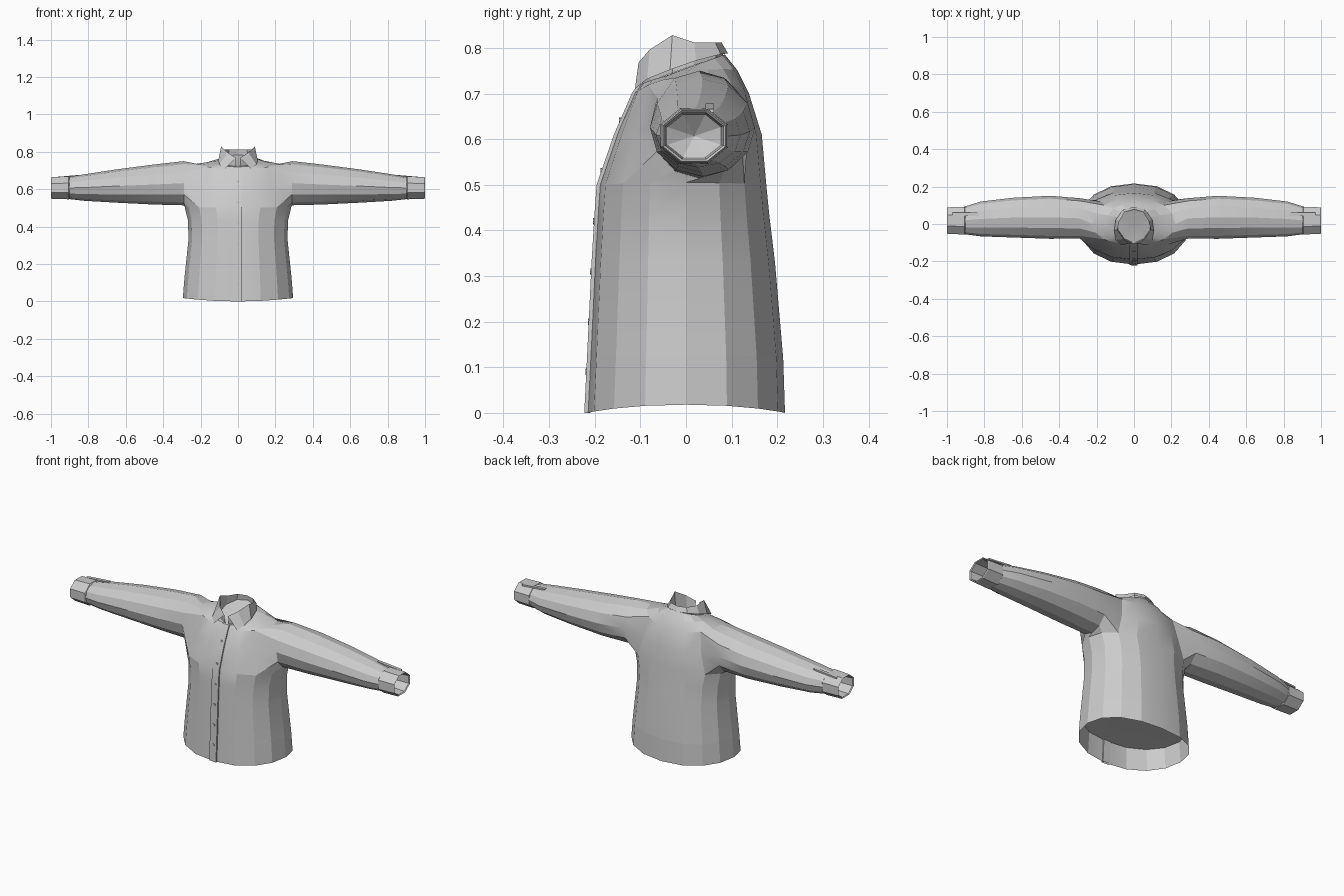
import bpy, bmesh, math

if "Cube" in bpy.data.objects:
    bpy.data.objects.remove(bpy.data.objects["Cube"])

cloth = bpy.data.materials.new("light grey cloth")
cloth.use_nodes = True
GREY = (0.6, 0.6, 0.6, 1)
cloth.diffuse_color = GREY
cloth.node_tree.nodes["Principled BSDF"].inputs["Base Color"].default_value = GREY


def finish(bm, name, angle=16):
    bmesh.ops.recalc_face_normals(bm, faces=bm.faces)
    me = bpy.data.meshes.new(name)
    bm.to_mesh(me)
    bm.free()
    me.materials.append(cloth)
    ob = bpy.data.objects.new(name, me)
    bpy.context.collection.objects.link(ob)
    bpy.ops.object.select_all(action='DESELECT')
    ob.select_set(True)
    bpy.context.view_layer.objects.active = ob
    bpy.ops.object.shade_smooth_by_angle(angle=math.radians(angle))


def skin(bm, a, b, closed=True, skip=()):
    n = len(a)
    for i in range(n if closed else n - 1):
        if i not in skip:
            j = (i + 1) % n
            bm.faces.new((a[i], a[j], b[j], b[i]))


def fan(bm, ring, centre):
    c = bm.verts.new(centre)
    for i in range(len(ring)):
        bm.faces.new((ring[i], ring[(i + 1) % len(ring)], c))


def spow(v, p=0.92):
    return math.copysign(abs(v) ** p, v)


def arm_ring(bm, side, x, cy, ry, cz, rz, n, start):
    ring = []
    for i in range(n):
        a = start + side * math.tau * i / n
        ring.append(bm.verts.new((side * x, cy + ry * math.cos(a), cz + rz * math.sin(a))))
    return ring


# Torso rows: height, half width, front y, back y, side lift, tilt
ROWS = [(0, .295, -.217, .217, .018, 0),
        (.12, .286, -.211, .213, .008, 0),
        (.33, .265, -.201, .195, 0, 0),
        (.43, .267, -.195, .183, 0, 0),
        (.50, .285, -.190, .176, .005, 0),
        (.61, .245, -.152, .166, 0, 0),
        (.70, .220, -.113, .138, .036, 0),
        (.735, .150, -.100, .112, .012, .15),
        (.755, .092, -.095, .085, 0, .36)]
SEG = 16

bm = bmesh.new()
rings = []
for z, w, front, back, lift, tilt in ROWS:
    ring = []
    for i in range(SEG):
        a = math.tau * i / SEG
        c, s = spow(math.cos(a)), spow(math.sin(a))
        y = s * (back if s > 0 else -front)
        ring.append(bm.verts.new((w * c, y, z + lift * c * c + tilt * y)))
    rings.append(ring)

# Body panels, leaving the armholes open
ARMHOLE = (14, 15, 0, 1, 6, 7, 8, 9)
for r in range(len(rings) - 1):
    skin(bm, rings[r], rings[r + 1], skip=ARMHOLE if r in (4, 5) else ())
fan(bm, rings[1], (0, 0, .125))
fan(bm, rings[-1], (0, 0, .752))

# Sleeves grow from the armholes: x, centre y, radius y, centre z, radius z
SLEEVE = [(.29, .030, .108, .632, .118), (.45, .036, .115, .625, .107),
          (.65, .034, .106, .617, .089), (.82, .027, .093, .609, .071),
          (.91, .019, .073, .607, .059)]
for side, mid in ((1, 0), (-1, 8)):
    def column(row, k):
        return rings[row][(mid - side * k) % SEG]
    # Loop order: top centre, backwards or forwards round the hole
    spots = [(6, 0), (6, 1), (6, 2), (5, 2), (4, 2), (4, 1),
             (4, 0), (4, -1), (4, -2), (5, -2), (6, -2), (6, -1)]
    prev = [column(row, side * k) for row, k in spots]
    turn = -1 if prev[2].co.y > prev[0].co.y else 1
    for row in SLEEVE:
        ring = arm_ring(bm, side, *row, 12, math.pi / 2)
        if turn != side:
            ring = ring[:1] + ring[:0:-1]
        skin(bm, prev, ring)
        prev = ring
bmesh.ops.delete(bm, geom=[v for v in bm.verts if not v.link_faces], context='VERTS')
finish(bm, "shirt_body")

# Cuffs with a rolled end and a closed inside
CUFF = [(.90, .073, .060), (.905, .080, .066), (.995, .077, .063), (1.0, .074, .060),
        (.995, .069, .055), (.92, .064, .051)]
for side, label in ((1, "left"), (-1, "right")):
    bm = bmesh.new()
    prev = None
    for x, ry, rz in CUFF:
        ring = arm_ring(bm, side, x, .018, ry, .607, rz, 8, math.pi / 8)
        if prev:
            skin(bm, prev, ring)
        prev = ring
    fan(bm, prev, (side * .88, .018, .607))
    finish(bm, label + "_cuff")

    # Cuff opening flap on the upper back of the sleeve
    bm = bmesh.new()
    bmesh.ops.create_cube(bm, size=1)
    for v in bm.verts:
        x, y, z = v.co
        v.co = (side * (.90 + x * .14), .052 + y * .018, .668 + z * .008 - x * .012)
    finish(bm, label + "_cuff_flap")

# Front placket following the chest line
bm = bmesh.new()
prev = None
for z, w, front, back, lift, tilt in ROWS:
    ring = [bm.verts.new((x, front + dy, z + tilt * front))
            for x, dy in ((-.024, .008), (-.024, -.003), (.020, -.006), (.020, .008))]
    if prev:
        skin(bm, prev, ring)
    prev = ring
finish(bm, "front_placket")


def chest_y(h):
    for low, high in zip(ROWS, ROWS[1:]):
        if low[0] <= h <= high[0]:
            return low[2] + (high[2] - low[2]) * (h - low[0]) / (high[0] - low[0])


# Buttons
bm = bmesh.new()
for k in range(6):
    h = .09 + k * .11
    made = bmesh.ops.create_cone(bm, cap_ends=True, segments=8, radius1=.007,
                                 radius2=.007, depth=.004)["verts"]
    for v in made:
        x, y, z = v.co
        v.co = (x, chest_y(h) - .006 + z, h + y)
finish(bm, "buttons")

# Collar from centre back to front: inner stand, fold line and outer leaf edge
STAND = [(0, .082, .782), (.052, .066, .778), (.084, .018, .762), (.086, -.03, .745),
         (.052, -.078, .728), (.010, -.097, .722)]
FOLD = [(0, .078, .812), (.048, .064, .812), (.078, .018, .812), (.090, -.030, .828),
        (.055, -.080, .796), (.012, -.104, .768)]
LEAF = [(0, .092, .788), (.060, .076, .786), (.098, .022, .772), (.106, -.035, .752),
        (.098, -.085, .732), (.070, -.112, .710)]
bm = bmesh.new()
for side in (1, -1):
    stand, fold, leaf = [[bm.verts.new((side * x, y, z)) for x, y, z in line]
                         for line in (STAND, FOLD, LEAF)]
    skin(bm, stand, fold, closed=False)
    skin(bm, fold, leaf, closed=False)
bmesh.ops.remove_doubles(bm, verts=bm.verts, dist=.0005)
finish(bm, "collar")
